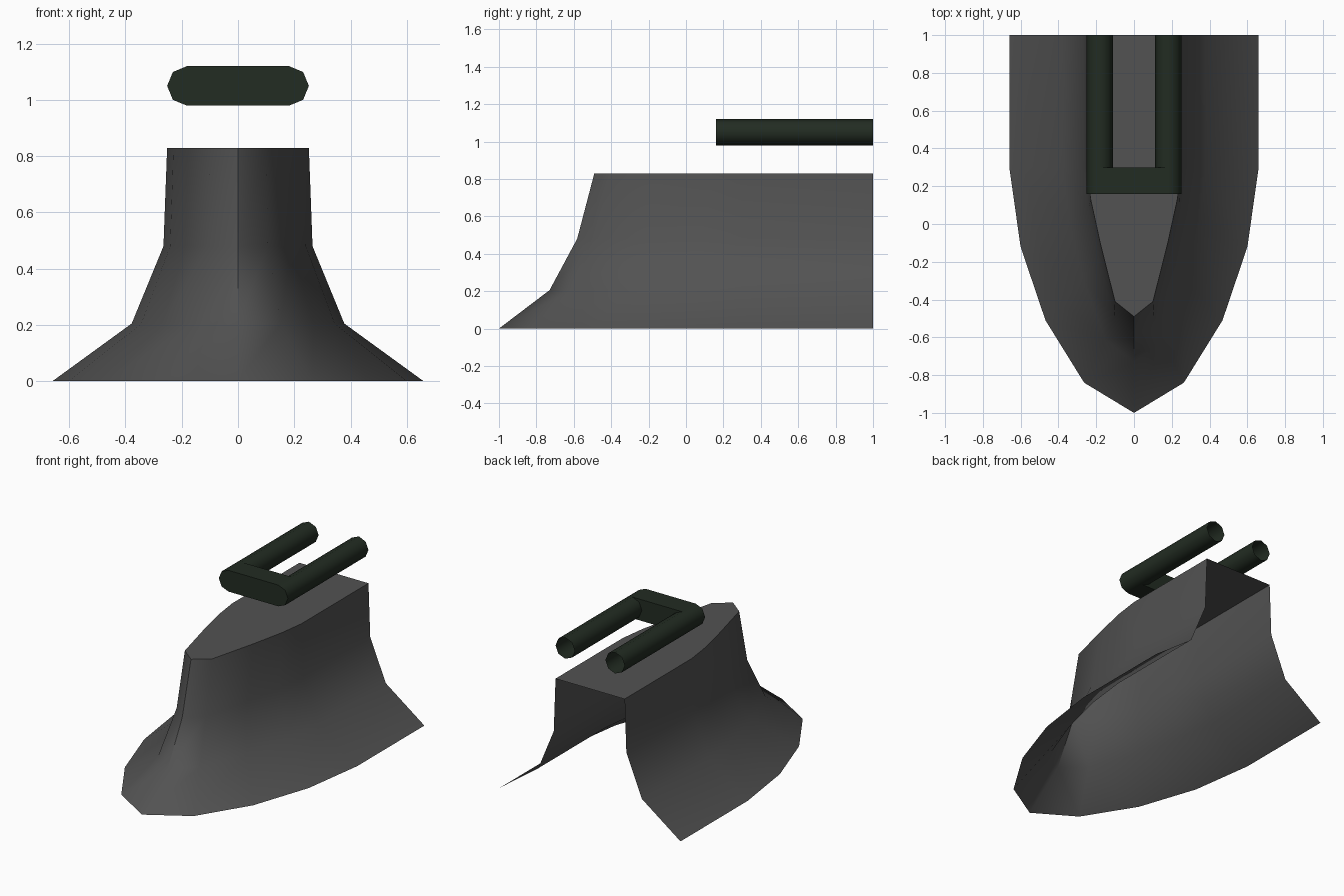
import bpy, bmesh, math

if "Cube" in bpy.data.objects:
    bpy.data.objects.remove(bpy.data.objects["Cube"])


def material(name, rgb):
    m = bpy.data.materials.new(name)
    m.diffuse_color = (*rgb, 1)
    m.use_nodes = True
    m.node_tree.nodes["Principled BSDF"].inputs["Base Color"].default_value = m.diffuse_color
    return m


def finish(bm, name, mat, angle):
    me = bpy.data.meshes.new(name)
    bm.to_mesh(me)
    bm.free()
    me.materials.append(mat)
    ob = bpy.data.objects.new(name, me)
    bpy.context.collection.objects.link(ob)
    bpy.ops.object.select_all(action='DESELECT')
    ob.select_set(True)
    bpy.context.view_layer.objects.active = ob
    bpy.ops.object.shade_smooth_by_angle(angle=math.radians(angle))
    return ob


grey = material("hull grey", (0.085, 0.085, 0.085))
green = material("dark green", (0.016, 0.025, 0.016))

# Flared prow: stacked outlines, open at the bottom and the back
ratios = [0, 0.4, 0.71, 0.91, 1, 1]              # share of the half width
base_y = [-1.0, -0.84, -0.51, -0.12, 0.30, 1.0]
top_y = [-0.49, -0.41, -0.10, 0.13, 0.30, 1.0]
levels = [(0, 0.66, 0), (0.205, 0.378, 0.53), (0.48, 0.265, 0.82), (0.83, 0.252, 1)]

bm = bmesh.new()
rings = []
for z, width, blend in levels:
    half = [(r * width, b + (t - b) * blend) for r, b, t in zip(ratios, base_y, top_y)]
    outline = [(-x, y) for x, y in half[:0:-1]] + half
    rings.append([bm.verts.new((x, y, z)) for x, y in outline])
for low, high in zip(rings, rings[1:]):
    for i in range(len(low) - 1):
        bm.faces.new((low[i], low[i + 1], high[i + 1], high[i]))
bm.faces.new(rings[-1])
finish(bm, "prow_hull", grey, 50)

# U-shaped rail: two octagonal tubes, capped in front and open behind
R, CX, CZ, Y0, Y1 = 0.07, 0.182, 1.05, 0.16, 1.0
for side, label in ((-1, "left"), (1, "right")):
    bm = bmesh.new()
    ends = [[bm.verts.new((side * CX + R * math.cos(k * math.pi / 4), y,
                           CZ + R * math.sin(k * math.pi / 4))) for k in range(8)]
            for y in (Y0, Y1)]
    for k in range(8):
        n = (k + 1) % 8
        bm.faces.new((ends[0][k], ends[1][k], ends[1][n], ends[0][n]))
    bm.faces.new(ends[0])
    bmesh.ops.recalc_face_normals(bm, faces=bm.faces)
    finish(bm, label + "_rail", green, 50)

# Crossbar joining the rails
bm = bmesh.new()
bmesh.ops.create_cube(bm, size=1)
for v in bm.verts:
    v.co = (v.co.x * 2 * CX, 0.23 + v.co.y * 0.14, CZ + v.co.z * 2 * R)
finish(bm, "rail_crossbar", green, 30)
